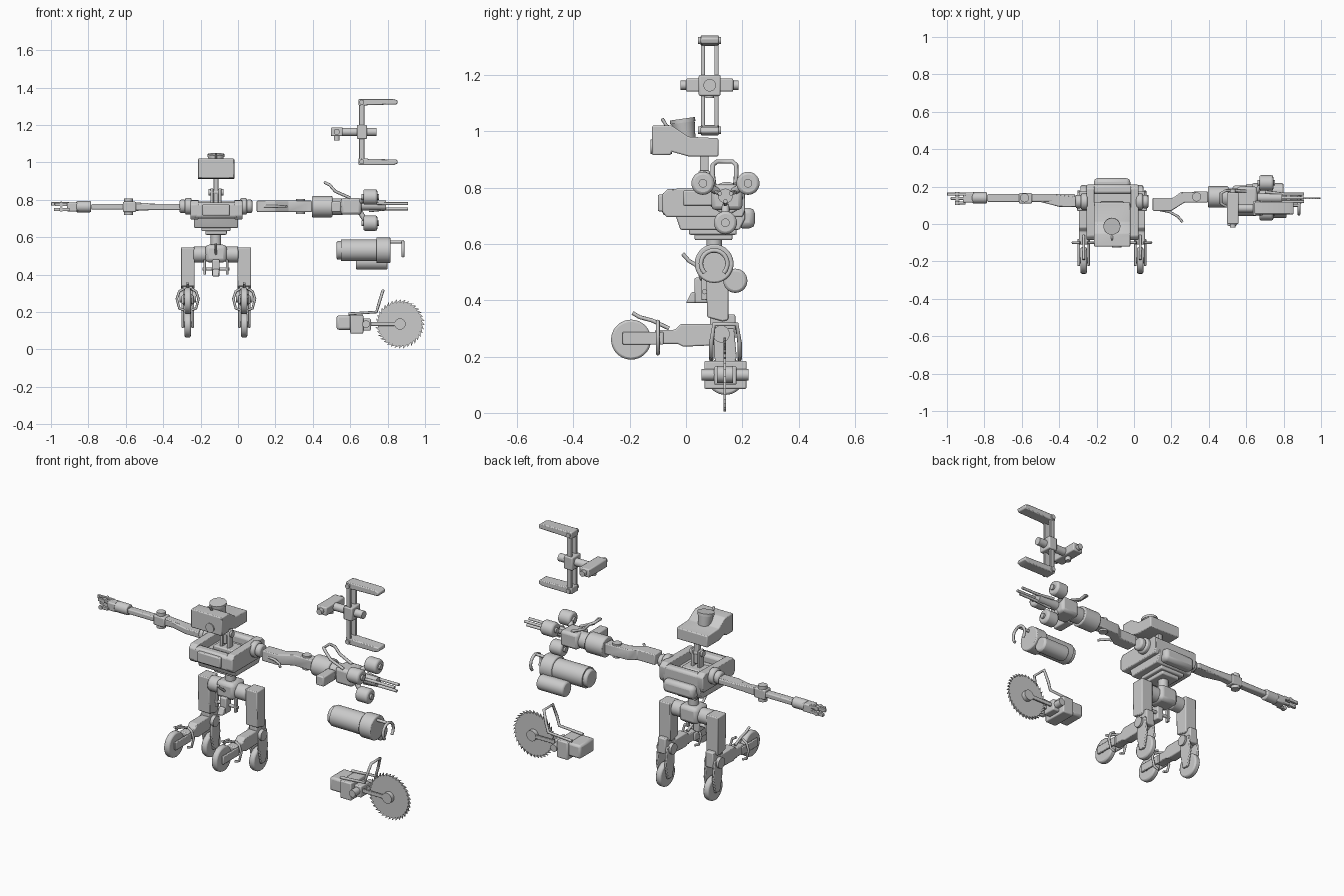
import bpy, bmesh, math
from mathutils import Vector

GREY = bpy.data.materials.new("plain grey")
GREY.diffuse_color = (0.6, 0.6, 0.6, 1)
CX = -0.118  # centre plane of the robot body


def finish(name, bm, bevel=0.0):
    bmesh.ops.recalc_face_normals(bm, faces=bm.faces)
    me = bpy.data.meshes.new(name)
    bm.to_mesh(me)
    bm.free()
    ob = bpy.data.objects.new(name, me)
    bpy.context.collection.objects.link(ob)
    me.materials.append(GREY)
    if bevel:
        mod = ob.modifiers.new("bevel", 'BEVEL')
        mod.width, mod.segments, mod.limit_method = bevel, 2, 'ANGLE'
    bpy.context.view_layer.objects.active = ob
    bpy.ops.object.select_all(action='DESELECT')
    ob.select_set(True)
    bpy.ops.object.shade_smooth_by_angle(angle=math.radians(35))
    return ob


def box(name, x0, x1, y0, y1, z0, z1, bevel=0.006):
    bm = bmesh.new()
    bmesh.ops.create_cube(bm, size=1)
    for v in bm.verts:
        v.co = ((x0 + x1) / 2 + v.co.x * (x1 - x0), (y0 + y1) / 2 + v.co.y * (y1 - y0),
                (z0 + z1) / 2 + v.co.z * (z1 - z0))
    return finish(name, bm, bevel)


def cyl(name, p0, p1, r0, r1=None, bevel=0.0, seg=28):
    p0, p1 = Vector(p0), Vector(p1)
    bm = bmesh.new()
    bmesh.ops.create_cone(bm, cap_ends=True, segments=seg, radius1=r0,
                          radius2=r0 if r1 is None else r1, depth=(p1 - p0).length)
    rot = (p1 - p0).to_track_quat('Z', 'Y')
    for v in bm.verts:
        v.co = rot @ v.co + (p0 + p1) / 2
    return finish(name, bm, bevel)


def plate(name, axis, pts, a, b, bevel=0.005):
    """Extrude a 2D outline along an axis; the outline uses the other two axes in order."""
    bm = bmesh.new()
    def at(p, d):
        c = list(p)
        c.insert('xyz'.index(axis), d)
        return c
    lo = [bm.verts.new(at(p, a)) for p in pts]
    hi = [bm.verts.new(at(p, b)) for p in pts]
    bm.faces.new(lo)
    bm.faces.new(hi)
    for i in range(len(pts)):
        j = (i + 1) % len(pts)
        bm.faces.new((lo[i], lo[j], hi[j], hi[i]))
    return finish(name, bm, bevel)


def tube(name, pts, r):
    cu = bpy.data.curves.new(name, 'CURVE')
    cu.dimensions, cu.bevel_depth, cu.bevel_resolution, cu.use_fill_caps = '3D', r, 2, True
    sp = cu.splines.new('POLY')
    sp.points.add(len(pts) - 1)
    for p, c in zip(sp.points, pts):
        p.co = (*c, 1)
    cu.materials.append(GREY)
    ob = bpy.data.objects.new(name, cu)
    bpy.context.collection.objects.link(ob)


# Head, tilted cup on top, lens and neck fork
plate("head", 'x', [(-0.12, 1.02), (-0.05, 1.02), (0.01, 0.98), (0.115, 0.975), (0.115, 0.91),
                    (0.01, 0.91), (-0.05, 0.927), (-0.055, 0.915), (-0.12, 0.915)], -0.215, -0.02)
cyl("head_cup", (CX, 0, 0.97), (CX, -0.012, 1.04), 0.034, 0.043)
cyl("cup_rim", (CX, -0.011, 1.03), (CX, -0.013, 1.044), 0.045)
tube("head_hook", [(CX, -0.085, 1.045), (CX, -0.07, 1.02), (CX, -0.04, 1.0)], 0.006)
cyl("head_lens", (-0.092, -0.126, 0.945), (-0.092, -0.05, 0.945), 0.026)
for s in (-1, 1):
    box("neck_fork", CX + s * 0.022 - 0.008, CX + s * 0.022 + 0.008, 0.045, 0.085, 0.73, 0.86, 0.004)
box("neck_post", CX - 0.013, CX + 0.013, 0.05, 0.08, 0.78, 0.925, 0.004)
cyl("neck_pin", (CX - 0.04, 0.065, 0.84), (CX + 0.04, 0.065, 0.84), 0.017)

# Torso tray with side cheeks, front bumper, rear pack and waist plates
plate("torso_base", 'x', [(-0.04, 0.71), (-0.02, 0.65), (0.19, 0.65), (0.21, 0.69), (0.21, 0.745),
                          (-0.03, 0.745)], -0.235, 0.0)
for x in (-0.254, -0.02):
    plate("torso_cheek", 'x', [(-0.085, 0.715), (-0.07, 0.695), (0.2, 0.695), (0.21, 0.72), (0.21, 0.78),
                               (0.19, 0.8), (-0.065, 0.795), (-0.085, 0.775)], x, x + 0.044)
box("front_bumper", -0.235, 0.0, -0.085, -0.03, 0.7, 0.785, 0.015)
box("chest_panel", -0.19, -0.045, -0.1, -0.075, 0.715, 0.775)
box("rear_bumper", -0.235, 0.0, 0.16, 0.21, 0.7, 0.79, 0.015)
box("rear_pack", -0.215, -0.02, 0.18, 0.245, 0.655, 0.728, 0.02)
box("torso_deck", -0.18, -0.055, 0.03, 0.12, 0.73, 0.765)
box("waist_plate", -0.195, -0.04, 0.01, 0.18, 0.632, 0.67)
box("waist_lower_plate", -0.175, -0.06, 0.03, 0.165, 0.613, 0.64)
cyl("waist_post", (CX, 0.1, 0.5), (CX, 0.1, 0.63), 0.028)

# Pelvis with hip joints, hanging block and front hook
box("pelvis", -0.175, -0.06, 0.045, 0.155, 0.465, 0.56, 0.02)
box("pelvis_drop", CX - 0.02, CX + 0.02, 0.03, 0.08, 0.39, 0.48)
plate("pelvis_toe", 'x', [(0.0, 0.39), (0.05, 0.39), (0.065, 0.42), (0.02, 0.43)], CX - 0.018, CX + 0.018)
cyl("pelvis_bar", (-0.19, 0.065, 0.43), (-0.045, 0.065, 0.43), 0.009)
tube("pelvis_hook", [(CX, -0.012, 0.565), (CX, 0.01, 0.54), (CX, 0.035, 0.525), (CX, 0.06, 0.5)], 0.007)
for s in (-1, 1):
    cyl("hip_joint", (CX + s * 0.05, 0.1, 0.508), (CX + s * 0.12, 0.1, 0.508), 0.043, bevel=0.008)
    box("pelvis_post", CX + s * 0.06 - 0.007, CX + s * 0.06 + 0.007, 0.055, 0.075, 0.4, 0.48, 0.003)

# Legs, each with a forward wheel arm and a rear wheel fork
def wheel(name, x, y, z, r):
    cyl(name, (x - 0.017, y, z), (x + 0.017, y, z), r, bevel=0.008, seg=36)
    cyl(name + "_hub", (x - 0.028, y, z), (x + 0.028, y, z), 0.016)

for s in (-1, 1):
    x = CX + s * 0.151
    plate("thigh", 'x', [(0.07, 0.545), (0.15, 0.545), (0.15, 0.33), (0.13, 0.325), (0.075, 0.34)],
          x - 0.037, x + 0.037)
    box("knee", x - 0.025, x + 0.025, 0.085, 0.175, 0.26, 0.35)
    cyl("knee_pin", (x - 0.045, 0.125, 0.28), (x + 0.045, 0.125, 0.28), 0.03)
    plate("front_leg_arm", 'x', [(-0.11, 0.295), (-0.04, 0.295), (-0.02, 0.315), (0.1, 0.315), (0.1, 0.24),
                                 (-0.01, 0.235), (-0.03, 0.245), (-0.11, 0.245)], x - 0.026, x + 0.026)
    wheel("front_wheel", x, -0.195, 0.26, 0.071)
    wheel("rear_wheel", x, 0.14, 0.132, 0.068)
    for t in (-1, 1):
        a, b = sorted((x + t * 0.02, x + t * 0.033))
        box("front_fork", a, b, -0.225, -0.08, 0.242, 0.288, 0.004)
        plate("rear_fork", 'x', [(0.1, 0.3), (0.17, 0.3), (0.18, 0.2), (0.16, 0.115), (0.12, 0.115),
                                 (0.1, 0.2)], a, b, 0.004)
        tube("wheel_guard", [(x + t * 0.02, -0.1, 0.325), (x + t * 0.045, -0.1, 0.31),
                             (x + t * 0.058, -0.1, 0.27), (x + t * 0.045, -0.1, 0.22),
                             (x + t * 0.02, -0.1, 0.21)], 0.007)
    tube("brake_lever", [(x, -0.19, 0.355), (x, -0.165, 0.34), (x, -0.12, 0.328), (x, -0.06, 0.3)], 0.007)

# Shoulders
for s in (-1, 1):
    cyl("shoulder", (CX + s * 0.13, 0.12, 0.765), (CX + s * 0.165, 0.12, 0.765), 0.045, bevel=0.008)
    cyl("shoulder_cap", (CX + s * 0.16, 0.12, 0.765), (CX + s * 0.195, 0.12, 0.765), 0.036, bevel=0.01)

# Left arm and hand
plate("left_upper_arm", 'y', [(-0.315, 0.777), (-0.315, 0.747), (-0.42, 0.747), (-0.56, 0.74),
                              (-0.56, 0.787), (-0.42, 0.777)], 0.12, 0.16)
plate("left_arm_offset", 'z', [(-0.3, 0.145), (-0.3, 0.092), (-0.4, 0.092), (-0.5, 0.118),
                               (-0.56, 0.118), (-0.56, 0.16), (-0.42, 0.16)], 0.745, 0.778)
cyl("left_elbow", (-0.585, 0.14, 0.718), (-0.585, 0.14, 0.808), 0.024)
box("elbow_block", -0.615, -0.545, 0.11, 0.165, 0.735, 0.79)
box("left_forearm", -0.785, -0.61, 0.118, 0.16, 0.748, 0.777)
cyl("left_wrist", (-0.865, 0.14, 0.763), (-0.785, 0.14, 0.763), 0.03, bevel=0.006)
box("left_palm", -0.915, -0.855, 0.115, 0.168, 0.738, 0.785)
for y, z, tip in ((0.16, 0.778, -1.0), (0.16, 0.748, -0.985), (0.137, 0.775, -0.98), (0.113, 0.748, -0.94)):
    box("finger", tip, -0.9, y - 0.008, y + 0.008, z - 0.009, z + 0.009, 0.003)
    cyl("knuckle", (-0.945, y - 0.011, z), (-0.945, y + 0.011, z), 0.012, seg=16)

# Right arm
plate("right_upper_arm", 'z', [(0.1, 0.14), (0.1, 0.07), (0.2, 0.07), (0.27, 0.115), (0.395, 0.115),
                               (0.395, 0.175), (0.25, 0.17), (0.21, 0.14)], 0.735, 0.795)
cyl("right_elbow", (0.335, 0.145, 0.725), (0.335, 0.145, 0.805), 0.024)
tube("arm_hook", [(0.14, 0.075, 0.765), (0.19, 0.065, 0.765), (0.235, 0.04, 0.765), (0.26, 0.01, 0.765)], 0.007)
cyl("right_wrist_drum", (0.395, 0.145, 0.763), (0.505, 0.145, 0.763), 0.057, bevel=0.006)
cyl("right_wrist", (0.5, 0.145, 0.763), (0.56, 0.145, 0.763), 0.045)

# Three-roller gripper with prongs and an arched lever
box("gripper_body", 0.55, 0.66, 0.09, 0.2, 0.72, 0.81, 0.015)
box("gripper_side", 0.5, 0.55, -0.01, 0.1, 0.735, 0.79)
cyl("gripper_hub", (0.65, 0.14, 0.77), (0.79, 0.14, 0.77), 0.026)
for y, z in ((0.06, 0.815), (0.22, 0.815), (0.14, 0.675)):
    cyl("roller", (0.67, y, z), (0.745, y, z), 0.041, bevel=0.01)
    cyl("roller_cap", (0.66, y, z), (0.755, y, z), 0.015)
    tube("roller_arm", [(0.63, 0.14, 0.77), (0.69, y, z)], 0.014)
    fy, fz = 0.14 + (y - 0.14) * 0.25, 0.77 + (z - 0.77) * 0.2
    tube("prong", [(0.7, 0.14 + (y - 0.14) * 0.4, 0.77 + (z - 0.77) * 0.3), (0.8, fy, fz), (0.91, fy, fz)], 0.008)
tube("gripper_lever", [(0.6, 0.1, 0.81), (0.52, 0.095, 0.845), (0.49, 0.095, 0.88), (0.465, 0.11, 0.892),
                       (0.465, 0.165, 0.892), (0.49, 0.178, 0.88), (0.52, 0.178, 0.845), (0.6, 0.175, 0.81)], 0.008)

# Clamp tool
for y in (0.06, 0.108):
    box("clamp_rail", 0.648, 0.675, y - 0.007, y + 0.007, 0.99, 1.335, 0.003)
for z, d in ((1.322, 1), (1.003, -1)):
    plate("clamp_jaw", 'y', [(0.645, z + d * 0.018), (0.83, z + d * 0.018), (0.855, z + d * 0.008),
                             (0.85, z - d * 0.012), (0.7, z - d * 0.016), (0.645, z - d * 0.02)], 0.052, 0.117)
    cyl("jaw_pin", (0.662, 0.042, z), (0.662, 0.125, z), 0.013)
cyl("clamp_shaft", (0.54, 0.084, 1.163), (0.74, 0.084, 1.163), 0.022)
box("clamp_slider", 0.635, 0.69, 0.045, 0.123, 1.125, 1.2)
box("clamp_handle", 0.497, 0.56, -0.0, 0.168, 1.14, 1.187)
cyl("clamp_handle_rod", (0.528, -0.02, 1.163), (0.528, 0.187, 1.163), 0.016)
cyl("clamp_screw", (0.528, 0.084, 1.118), (0.528, 0.084, 1.15), 0.015)

# Canister tool with side tank and open ring
cyl("canister_cap", (0.527, 0.1, 0.53), (0.57, 0.1, 0.53), 0.05, bevel=0.008)
cyl("canister", (0.55, 0.1, 0.53), (0.75, 0.1, 0.53), 0.058)
cyl("canister_front", (0.74, 0.1, 0.53), (0.815, 0.1, 0.53), 0.069, bevel=0.006)
cyl("side_tank", (0.63, 0.175, 0.469), (0.8, 0.175, 0.469), 0.043, bevel=0.01)
cyl("ring_stem", (0.81, 0.1, 0.575), (0.88, 0.1, 0.575), 0.008)
tube("open_ring", [(0.882, 0.1 + 0.047 * math.sin(a), 0.53 + 0.047 * math.cos(a))
                   for a in (math.radians(-135 + 15 * i) for i in range(19))], 0.008)

# Circular saw tool
box("saw_motor", 0.527, 0.61, 0.075, 0.205, 0.105, 0.182, 0.012)
box("saw_body", 0.6, 0.67, 0.065, 0.215, 0.085, 0.185)
box("saw_nose", 0.66, 0.71, 0.1, 0.18, 0.1, 0.165)
cyl("saw_side_bolt", (0.685, 0.055, 0.135), (0.685, 0.222, 0.135), 0.02)
for y in (0.118, 0.158):
    box("saw_arm", 0.7, 0.885, y - 0.005, y + 0.005, 0.125, 0.147, 0.003)
teeth = []
for i in range(36):
    for da, r in ((0, 0.115), (0.05, 0.132)):
        a = math.tau * i / 36 - da
        teeth.append((0.866 + r * math.cos(a), 0.136 + r * math.sin(a)))
plate("saw_blade", 'y', teeth, 0.134, 0.142, 0)
cyl("saw_hub", (0.866, 0.11, 0.136), (0.866, 0.166, 0.136), 0.03)
tube("saw_handle", [(0.59, 0.09, 0.19), (0.74, 0.09, 0.2), (0.755, 0.09, 0.25), (0.775, 0.1, 0.315),
                    (0.775, 0.18, 0.315), (0.755, 0.19, 0.25), (0.74, 0.19, 0.2), (0.59, 0.19, 0.19)], 0.008)
